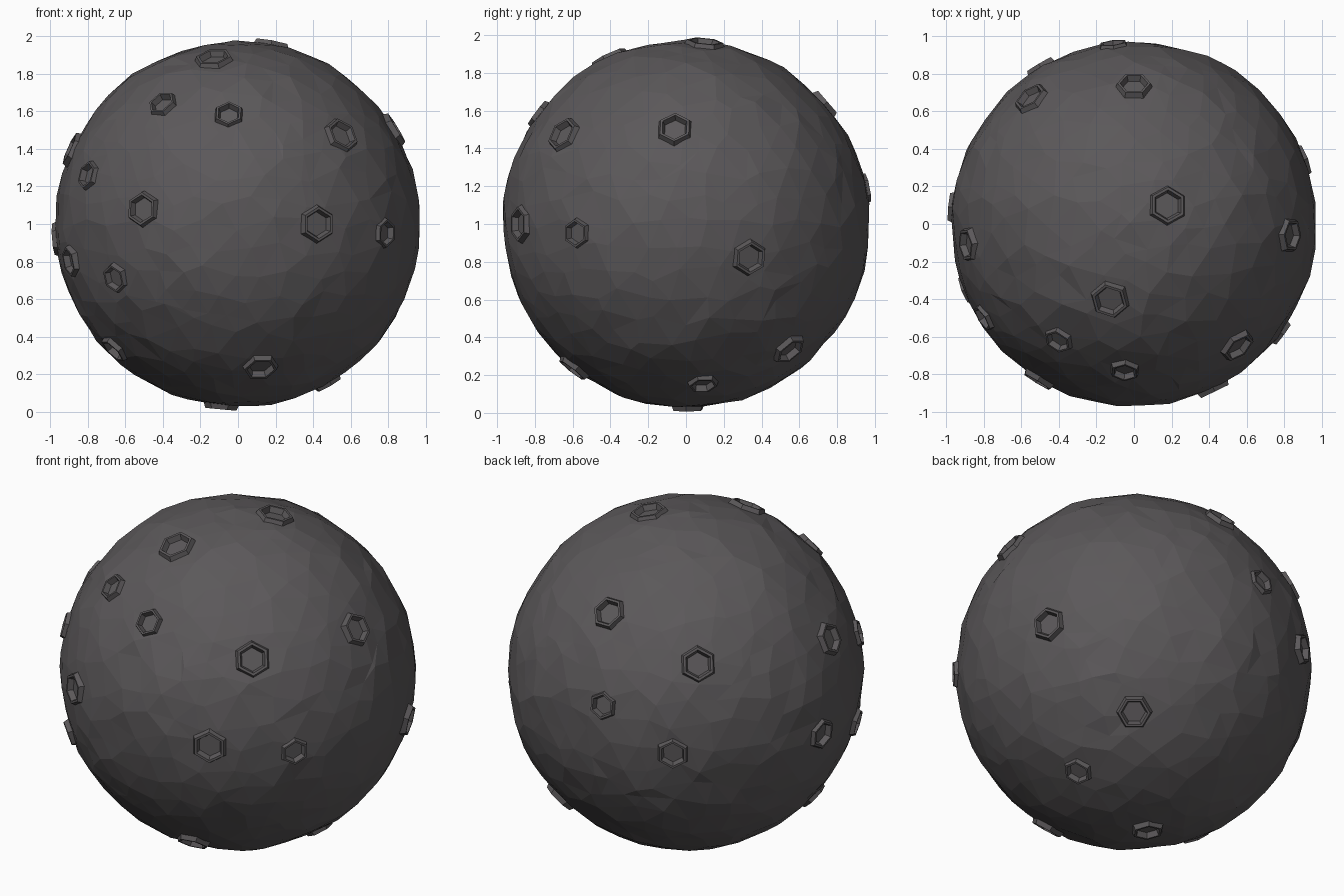
import bpy, bmesh, math, random
from mathutils import Vector, noise

if "Cube" in bpy.data.objects:
    bpy.data.objects.remove(bpy.data.objects["Cube"])

random.seed(7)
R = 0.972
CENTRE = Vector((0, 0, 1))

rock = bpy.data.materials.new("dark grey rock")
rock.diffuse_color = (0.105, 0.098, 0.102, 1)
rock.use_nodes = True
rock.node_tree.nodes["Principled BSDF"].inputs["Base Color"].default_value = rock.diffuse_color

# crater directions from the centre, and outer radius
CRATERS = [
    (-.41, -.63, .65, .085), (-.05, -.79, .59, .085), (-.13, -.41, .89, .11),
    (.56, -.66, .48, .105), (-.80, -.50, .26, .085), (-.51, -.83, .08, .10),
    (.43, -.89, .0, .105), (.81, -.60, -.05, .085), (-.90, -.35, -.20, .09),
    (-.66, -.67, -.29, .085), (-.66, -.27, -.67, .09), (.12, -.60, -.77, .10),
    (.84, -.06, .51, .10), (.90, .34, -.18, .10), (.46, .55, -.67, .10),
    (.48, .09, -.85, .085), (.18, .10, .96, .11), (0, .74, .64, .10),
    (-.55, .67, .45, .105), (-.89, -.11, .40, .10), (-.11, .95, .19, .085),
    (-.50, .84, -.04, .095), (-.97, .09, -.08, .095), (-.09, .01, -.97, .095),
]


def finish(name, bm):
    bmesh.ops.recalc_face_normals(bm, faces=bm.faces)
    mesh = bpy.data.meshes.new(name)
    bm.to_mesh(mesh)
    bm.free()
    mesh.materials.append(rock)
    ob = bpy.data.objects.new(name, mesh)
    bpy.context.collection.objects.link(ob)
    return ob


def hex_rings(bm, direction, levels, cap_start=False):
    """Loft six-sided rings of (radius, distance from centre), capped at the end."""
    n = direction.normalized()
    up = (Vector((0, 0, 1)) - n * n.z).normalized()
    side = up.cross(n)
    twist = math.pi / 6 if 0.6 < abs(n.z) < 0.95 else 0
    rings = []
    for r, h in levels:
        ring = []
        for i in range(6):
            a = twist + i * math.pi / 3
            ring.append(bm.verts.new(CENTRE + n * h + (up * math.cos(a) + side * math.sin(a)) * r))
        rings.append(ring)
    for lo, hi in zip(rings, rings[1:]):
        for i in range(6):
            j = (i + 1) % 6
            bm.faces.new((lo[i], lo[j], hi[j], hi[i]))
    bm.faces.new(rings[-1])
    if cap_start:
        bm.faces.new(rings[0])


# rough faceted ball
bm = bmesh.new()
bmesh.ops.create_icosphere(bm, subdivisions=4, radius=1)
for v in bm.verts:
    jitter = Vector([random.uniform(-.042, .042) for _ in range(3)])
    d = (v.co + jitter).normalized()
    v.co = CENTRE + d * (R + 0.006 * noise.noise(d * 3) + random.uniform(-.006, .008))
body = finish("moon_body", bm)

# pits cut where the craters sit
bm = bmesh.new()
for x, y, z, r in CRATERS:
    hex_rings(bm, Vector((x, y, z)), [(r * .76, .945), (r * .76, 1.1)], True)
cutter = finish("pit_cutter", bm)
cutter.hide_render = True
mod = body.modifiers.new("pits", 'BOOLEAN')
mod.operation = 'DIFFERENCE'
mod.solver = 'EXACT'
mod.object = cutter
bpy.context.view_layer.update()
cut_mesh = bpy.data.meshes.new_from_object(
    body.evaluated_get(bpy.context.evaluated_depsgraph_get()))
body.modifiers.clear()
body.data = cut_mesh
bpy.data.objects.remove(cutter)

# raised six-sided crater rims with sunken floors
bm = bmesh.new()
for x, y, z, r in CRATERS:
    hex_rings(bm, Vector((x, y, z)),
              [(r * 1.04, .950), (r * .88, .990), (r * .74, .990), (r * .62, .958)])
finish("crater_rims", bm)
